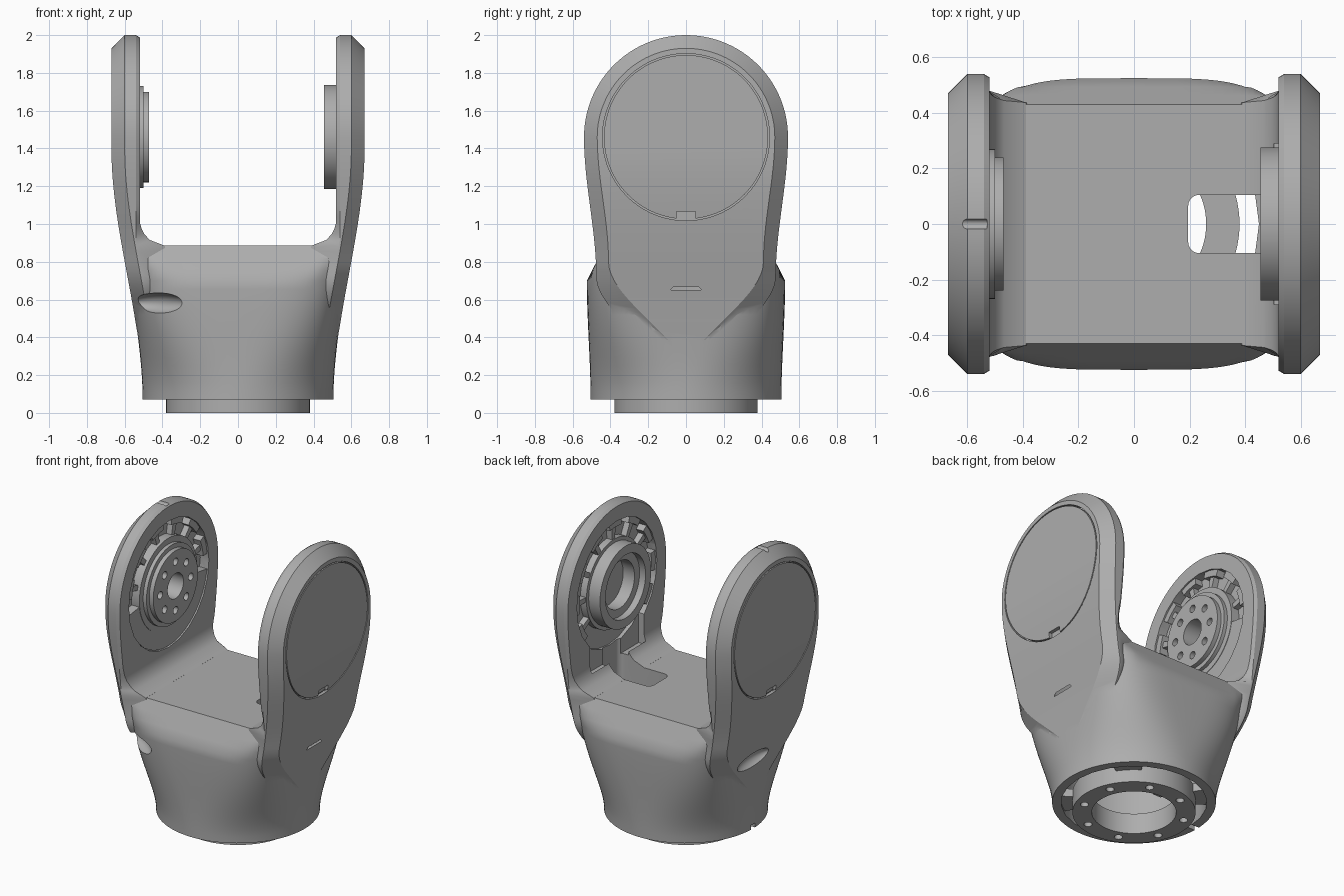
import bpy, bmesh, math
from mathutils import Matrix, Vector

cube = bpy.data.objects.get("Cube")
if cube:
    bpy.data.objects.remove(cube, do_unlink=True)

GREY = (0.42, 0.42, 0.42, 1)
metal = bpy.data.materials.new("satin grey")
metal.use_nodes = True
metal.diffuse_color = GREY
metal.node_tree.nodes["Principled BSDF"].inputs["Base Color"].default_value = GREY

AXIS_Z = 1.46   # height of the joint axis
FLOOR = 0.885   # saddle between the arms
BASE = 0.07     # lower rim of the shell


def ease(v, lo, hi, a, b):
    t = min(1, max(0, (v - lo) / (hi - lo)))
    return a + (b - a) * t * t * (3 - 2 * t)


def finish(name, bm):
    bmesh.ops.recalc_face_normals(bm, faces=bm.faces)
    mesh = bpy.data.meshes.new(name)
    bm.to_mesh(mesh)
    bm.free()
    mesh.materials.append(metal)
    ob = bpy.data.objects.new(name, mesh)
    bpy.context.scene.collection.objects.link(ob)
    return ob


def join_rings(bm, rings, wrap=False):
    n = len(rings[0])
    pairs = list(zip(rings, rings[1:])) + ([(rings[-1], rings[0])] if wrap else [])
    for p, q in pairs:
        for i in range(n):
            j = (i + 1) % n
            bm.faces.new((p[i], p[j], q[j], q[i]))


def boolean(target, tools, operation='DIFFERENCE'):
    bpy.context.view_layer.objects.active = target
    for tool in tools:
        mod = target.modifiers.new("cut", 'BOOLEAN')
        mod.operation, mod.solver, mod.object = operation, 'EXACT', tool
        bpy.ops.object.modifier_apply(modifier=mod.name)
        bpy.data.objects.remove(tool, do_unlink=True)


def solid(name, matrix, kind='cube', bevel=0):
    bm = bmesh.new()
    if kind == 'cube':
        bmesh.ops.create_cube(bm, size=1)
    elif kind == 'ball':
        bmesh.ops.create_uvsphere(bm, u_segments=40, v_segments=24, radius=1)
    else:
        bmesh.ops.create_cone(bm, cap_ends=True, segments=24, radius1=1, radius2=1, depth=1)
    bmesh.ops.transform(bm, matrix=matrix, verts=bm.verts)
    if bevel:
        upright = [e for e in bm.edges if abs(e.verts[0].co.z - e.verts[1].co.z) > 0.1]
        bmesh.ops.bevel(bm, geom=upright, offset=bevel, segments=5, profile=0.5, affect='EDGES')
    return finish(name, bm)


def box(name, lo, hi, bevel=0):
    lo, hi = Vector(lo), Vector(hi)
    return solid(name, Matrix.Translation((lo + hi) / 2) @ Matrix.Diagonal((*(hi - lo), 1)), bevel=bevel)


def rod(name, centre, radius, length, along_x=True):
    turn = Matrix.Rotation(math.pi / 2, 4, 'Y') if along_x else Matrix.Identity(4)
    return solid(name, Matrix.Translation(centre) @ turn @ Matrix.Diagonal((radius, radius, length, 1)), 'rod')


def sector(name, r0, r1, a0, a1, x0, x1, vertical=False):
    """Ring, or part of one, about the joint axis or the upright axis."""
    full = a1 - a0 >= 360
    steps = max(3, round((a1 - a0) / 4))
    bm = bmesh.new()
    rings = []
    for i in range(steps if full else steps + 1):
        a = math.radians(a0 + (a1 - a0) * i / steps)
        c, s = math.cos(a), math.sin(a)
        corners = ((x0, r0), (x1, r0), (x1, r1), (x0, r1))
        rings.append([bm.verts.new((r * c, r * s, x) if vertical else (x, r * c, AXIS_Z + r * s))
                      for x, r in corners])
    join_rings(bm, rings, full)
    if not full:
        bm.faces.new(rings[0])
        bm.faces.new(rings[-1])
    return finish(name, bm)


# Shell: round rim growing into a squarish shoulder
def half_width(z):
    return ease(z, BASE, 1.4, 0.505, 0.67)


def make_shell():
    bm = bmesh.new()
    rings = []
    heights = [BASE + (0.7 - BASE) * i / 14 for i in range(15)] + [0.76, 0.82, FLOOR]
    for z in heights:
        a = half_width(z) - ease(z, 0.3, 0.8, 0, 0.01)
        b = ease(z, BASE, 0.7, 0.505, 0.525)
        power = 2 / ease(z, BASE, 0.85, 2, 4.4)
        limit = 0.525 - max(0, z - 0.7) * 0.095 / (FLOOR - 0.7)
        ring = []
        for i in range(96):
            c, s = math.cos(math.tau * i / 96), math.sin(math.tau * i / 96)
            x = math.copysign(abs(c) ** power, c) * a
            y = math.copysign(min(limit, abs(s) ** power * b), s)
            ring.append(bm.verts.new((x, y, z)))
        rings.append(ring)
    join_rings(bm, rings)
    bm.faces.new(rings[0])
    bm.faces.new(rings[-1])
    return finish("yoke_body", bm)


# Arm: arched plate with chamfered rim, filleted into the saddle
def rim_width(z):
    return ease(z, 0.2, 0.72, 0.15, 0.475) + ease(z, 0.72, AXIS_Z, 0, 0.065)


def face_width(z):
    return ease(z, 0.2, 0.8, 0.005, 0.41) + ease(z, 0.8, AXIS_Z, 0, 0.06)


def inner_width(z):
    return rim_width(z) - 0.012 - ease(z, 0.85, 1.1, 0.036, 0)


def inner_x(z):
    drop = min(0.14, max(0, 1.025 - z))
    return 0.38 + math.sqrt(0.14 ** 2 - drop ** 2)


def outer_x(z):
    return half_width(z) - ease(z, 0.2, 0.5, 0.006, 0)


def make_arm(side):
    bm = bmesh.new()
    layers = [(inner_width, inner_x),
              (rim_width, lambda z: min(0.54, outer_x(z) - 0.08)),
              (rim_width, lambda z: outer_x(z) - 0.07),
              (face_width, outer_x)]
    heights = [0.25 + (AXIS_Z - 0.25) * i / 40 for i in range(40)]
    rings = []
    for width, depth in layers:
        r = width(AXIS_Z)
        pts = [(width(z), z) for z in heights]
        pts += [(r * math.cos(math.pi * i / 63), AXIS_Z + r * math.sin(math.pi * i / 63)) for i in range(64)]
        pts += [(-width(z), z) for z in reversed(heights)]
        rings.append([bm.verts.new((side * depth(z), y, z)) for y, z in pts])
    join_rings(bm, rings)
    for ring in (rings[0], rings[-1]):
        n = len(ring)
        for i in range(n // 2 - 1):
            bm.faces.new((ring[i], ring[i + 1], ring[n - 2 - i], ring[n - 1 - i]))
    return finish("arm", bm)


body = make_shell()
boolean(body, [make_arm(1), make_arm(-1)], 'UNION')

# Hollow inside, cable slot and the lowered panel below the ring
cavity = solid("cavity", Matrix.Translation((0, 0, 0.38)) @ Matrix.Diagonal((0.45, 0.45, 0.74, 1)), 'rod')
boolean(body, [cavity,
               box("cable_slot", (0.195, -0.105, 0.65), (0.575, 0.105, 1.2), 0.04),
               box("lower_panel", (0.505, -0.29, 0.94), (0.56, 0.29, 1.4)),
               rod("top_notch", (-0.6, 0, 2.0), 0.018, 0.14),
               box("rim_notch", (-0.52, -0.02, 0.05), (-0.43, 0.02, 0.1))])

# Joint recesses, cover seams and cover pull notches
for side in (-1, 1):
    boolean(body, [rod("recess", (side * 0.54, 0, AXIS_Z), 0.43, 0.09),
                   sector("cover_seam", 0.434, 0.442, 0, 360, side * 0.615, side * 0.7),
                   box("pull_notch", (side * 0.65 - 0.03, -0.05, 1.02), (side * 0.65 + 0.03, 0.05, 1.065), 0)])

# Scooped grips
for x, y, turn in ((-0.42, -0.48, 52), (-0.585, 0.08, 0)):
    place = Matrix.Translation((x, y, 0.58)) @ Matrix.Rotation(math.radians(turn), 4, 'Z')
    boolean(body, [solid("grip", place @ Matrix.Diagonal((0.07, 0.18, 0.055, 1)), 'ball')])

parts = [body]

# Bolted output hub on the -x arm
hub = sector("output_hub", 0.085, 0.24, 0, 360, -0.47, -0.59)
boolean(hub, [rod("bolt_hole", (-0.47, 0.165 * math.cos(a), AXIS_Z + 0.165 * math.sin(a)), 0.025, 0.08)
              for a in (math.tau * i / 8 for i in range(8))])
parts += [hub,
          sector("hub_shoulder", 0.235, 0.27, 0, 360, -0.50, -0.59),
          sector("hub_collar", 0.265, 0.31, 0, 360, -0.525, -0.59),
          sector("lower_cover", 0.30, 0.424, 188, 352, -0.528, -0.59)]

# Open bearing ring on the +x arm
parts += [sector("bearing_ring", 0.215, 0.275, 0, 360, 0.455, 0.59),
          sector("bearing_seat", 0.16, 0.22, 0, 360, 0.50, 0.59),
          sector("bearing_collar", 0.27, 0.30, 0, 360, 0.54, 0.59)]

# Ribs and rim pads inside the recesses
for side, angles in ((-1, range(15, 180, 30)), (1, (-30, 0, 30, 60, 90, 120, 150, 180, 210))):
    for a in angles:
        parts.append(sector("recess_rib", 0.29, 0.425, a - 3, a + 3, side * 0.545, side * 0.59))
        parts.append(sector("rim_pad", 0.385, 0.428, a - 9, a + 9, side * 0.53, side * 0.59))

# Mounting flange with bolt holes, held by four struts
flange = sector("mounting_flange", 0.26, 0.38, 0, 360, 0, 0.14, True)
boolean(flange, [rod("flange_hole", (0.32 * math.cos(a), 0.32 * math.sin(a), 0), 0.026, 0.12, False)
                 for a in (math.tau * (i + 0.5) / 8 for i in range(8))])
parts += [flange, box("locating_key", (-0.03, 0.22, 0.02), (0.03, 0.27, 0.12))]
for a in (45, 135, 225, 315):
    parts.append(sector("flange_strut", 0.37, 0.46, a - 12, a + 12, 0.085, 0.14, True))

for ob in parts:
    bpy.ops.object.select_all(action='DESELECT')
    ob.select_set(True)
    bpy.context.view_layer.objects.active = ob
    bpy.ops.object.shade_smooth_by_angle(angle=math.radians(28))
